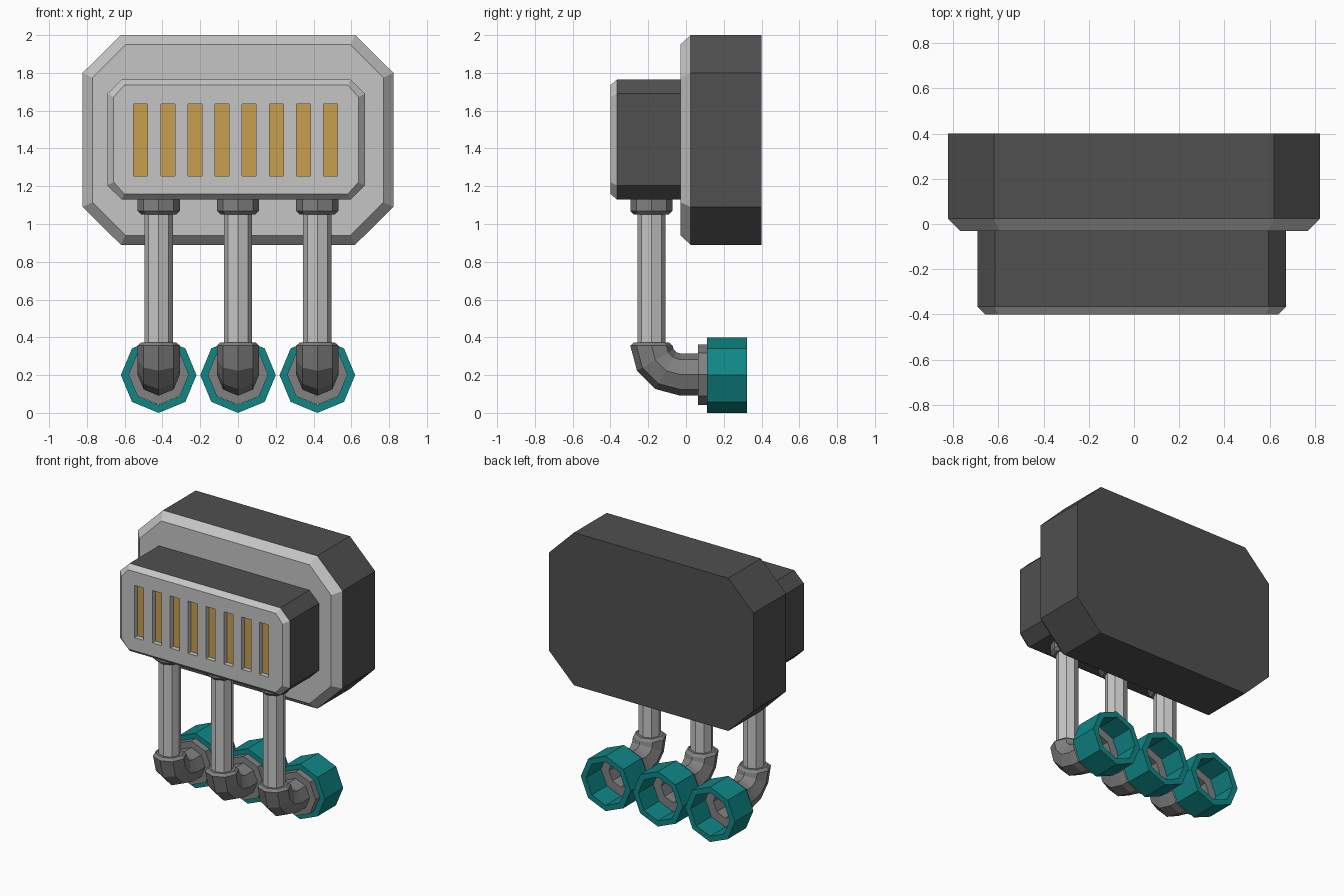
import bpy, bmesh, math
from mathutils import Vector

if "Cube" in bpy.data.objects:
    bpy.data.objects.remove(bpy.data.objects["Cube"])


def material(name, rgb):
    m = bpy.data.materials.new(name)
    m.diffuse_color = (*rgb, 1)
    m.use_nodes = True
    m.node_tree.nodes["Principled BSDF"].inputs["Base Color"].default_value = m.diffuse_color
    return m


LIGHT = material("light grey", (0.56, 0.56, 0.56))
DARK = material("dark grey", (0.08, 0.08, 0.08))
METAL = material("mid grey metal", (0.22, 0.22, 0.22))
TEAL = material("teal", (0.005, 0.24, 0.24))
GOLD = material("gold", (0.58, 0.35, 0.08))


def finish(name, bm, *mats):
    bmesh.ops.recalc_face_normals(bm, faces=bm.faces)
    me = bpy.data.meshes.new(name)
    bm.to_mesh(me)
    bm.free()
    ob = bpy.data.objects.new(name, me)
    bpy.context.collection.objects.link(ob)
    for m in mats:
        me.materials.append(m)
    return ob


def loft(bm, rings, cap=True, closed=False):
    """Skin rings of points; cap the ends or join last to first."""
    vs = [[bm.verts.new(p) for p in r] for r in rings]
    n = len(vs[0])
    pairs = list(zip(vs, vs[1:])) + ([(vs[-1], vs[0])] if closed else [])
    for a, b in pairs:
        for i in range(n):
            j = (i + 1) % n
            bm.faces.new((a[i], a[j], b[j], b[i]))
    if cap and not closed:
        bm.faces.new(vs[0])
        bm.faces.new(vs[-1])


def cut_rect(cx, cz, hx, hz, fx, fz, y):
    """Rectangle with cut corners; fx, fz are the half lengths of the flats."""
    pts = [(fx, hz), (hx, fz), (hx, -fz), (fx, -hz),
           (-fx, -hz), (-hx, -fz), (-hx, fz), (-fx, hz)]
    return [(cx + x, y, cz + z) for x, z in pts]


def housing(name, cx, cz, front, side, y0, y1, y2):
    bm = bmesh.new()
    loft(bm, [cut_rect(cx, cz, *front, y0), cut_rect(cx, cz, *side, y1),
              cut_rect(cx, cz, *side, y2)])
    bmesh.ops.recalc_face_normals(bm, faces=bm.faces)
    for f in bm.faces:                      # front and its bevel are light
        f.material_index = 0 if f.normal.y < -0.3 else 1
    return finish(name, bm, LIGHT, DARK)


def box(bm, x, y, z, sx, sy, sz):
    vs = bmesh.ops.create_cube(bm, size=1)["verts"]
    for v in vs:
        v.co = Vector((x + v.co.x * sx, y + v.co.y * sy, z + v.co.z * sz))


def ring(x, y, z, r, turn=0.0):
    """Octagon; turn 0 is level, 90 degrees stands facing the back."""
    n = Vector((0, math.cos(turn), math.sin(turn)))
    return [Vector((x, y, z)) + r * (math.cos(k * math.pi / 4) * Vector((1, 0, 0))
            + math.sin(k * math.pi / 4) * n) for k in range(8)]


# Housings
housing("rear_housing", 0, 1.445, (0.77, 0.505, 0.595, 0.33),
        (0.823, 0.555, 0.62, 0.355), -0.03, 0.025, 0.40)
front = housing("front_housing", -0.01, 1.447, (0.648, 0.288, 0.592, 0.225),
                (0.682, 0.318, 0.605, 0.243), -0.40, -0.365, -0.029)

# Row of recessed slots with gold backs
DEPTH = 0.04
slots = [-0.515 + 0.1436 * i for i in range(8)]
bm = bmesh.new()
for x in slots:
    box(bm, x, -0.40, 1.445, 0.074, 2 * DEPTH, 0.38)
cutter = finish("slot_cutter", bm, LIGHT)
cutter.hide_render = True
mod = front.modifiers.new("slots", "BOOLEAN")
mod.operation, mod.solver, mod.object = "DIFFERENCE", "EXACT", cutter
bpy.context.view_layer.objects.active = front
bpy.ops.object.modifier_apply(modifier=mod.name)
bpy.data.objects.remove(cutter)
bm = bmesh.new()
for x in slots:
    box(bm, x, -0.40 + DEPTH - 0.002, 1.445, 0.074, 0.006, 0.38)
finish("slot_backs", bm, GOLD)

# Three pipes with nuts, elbows and couplings
PY, CZ, Q = -0.183, 0.203, math.pi / 2
BEND = 0.153
for side, x in (("left", -0.42), ("middle", 0), ("right", 0.42)):
    bm = bmesh.new()
    loft(bm, [ring(x, PY, 0.33, 0.075), ring(x, PY, 1.15, 0.075)])
    finish(side + "_pipe", bm, LIGHT)

    bm = bmesh.new()
    loft(bm, [ring(x, PY, 1.05, 0.092), ring(x, PY, 1.07, 0.112),
              ring(x, PY, 1.15, 0.112)])
    finish(side + "_nut", bm, METAL)

    # elbow: lip, three-step bend, flange, then the bore back inside
    rings = [ring(x, PY, CZ + BEND + 0.017, 0.092)]
    for k in range(4):
        a = k * Q / 3
        rings.append(ring(x, PY + BEND * (1 - math.cos(a)),
                          CZ + BEND * (1 - math.sin(a)), 0.112, a))
    for y, r in ((0.064, 0.112), (0.064, 0.16), (0.15, 0.16), (0.15, 0.095), (0.0, 0.095)):
        rings.append(ring(x, y, CZ, r, Q))
    bm = bmesh.new()
    loft(bm, rings)
    finish(side + "_elbow", bm, METAL)

    bm = bmesh.new()
    loft(bm, [ring(x, y, CZ, r, Q) for y, r in
              ((0.112, 0.2), (0.323, 0.2), (0.323, 0.158), (0.112, 0.158))], closed=True)
    ob = finish(side + "_coupling", bm, TEAL)
    ob.location.z = 0.2 - CZ
